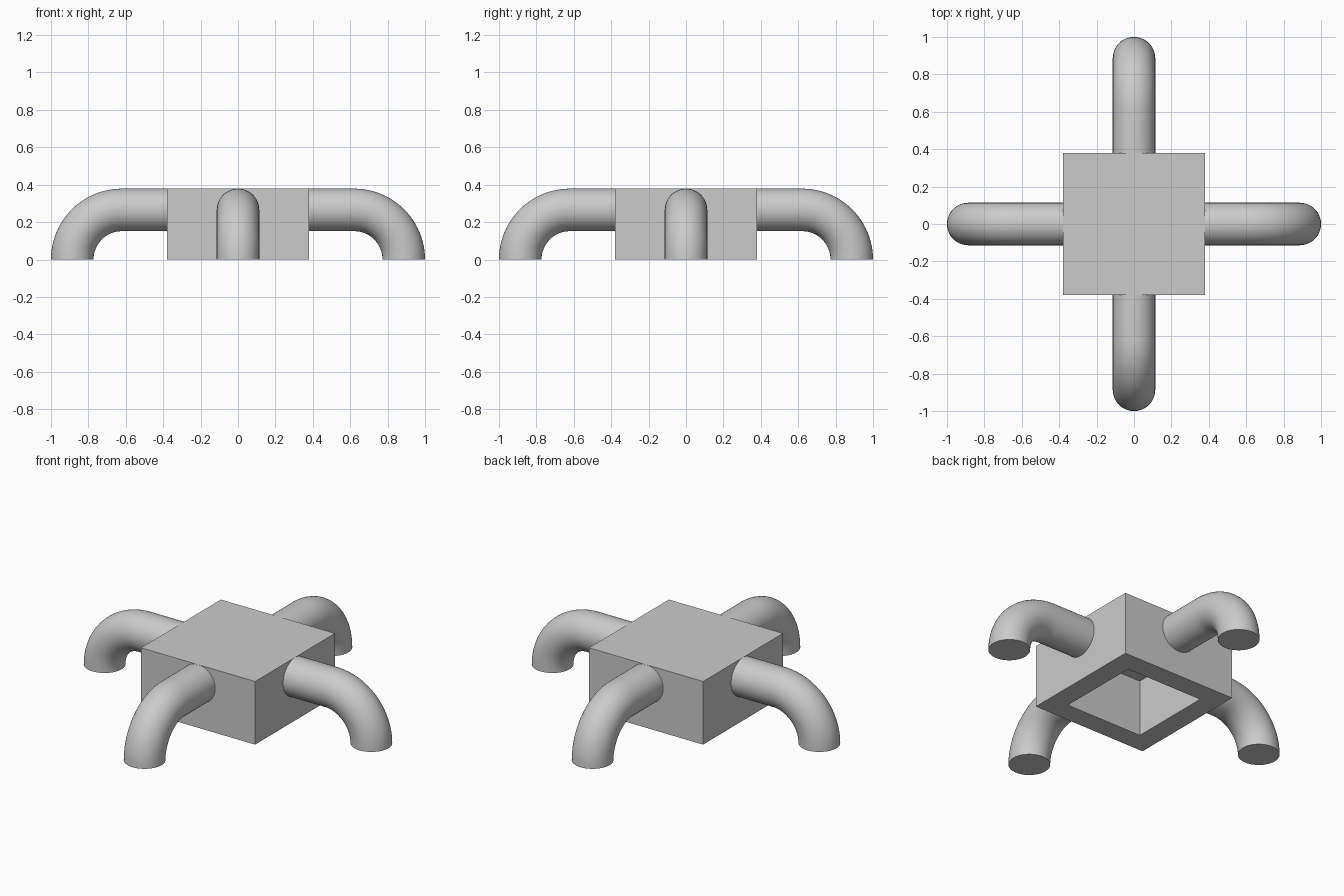
import bpy
import bmesh
from math import sin, cos, pi
from mathutils import Matrix, Vector

HALF = 0.379      # block half width, also its height
RADIUS = 0.1137   # leg tube radius
HOLE = 0.204      # half width of the pocket underneath
DEPTH = 0.34      # pocket depth
BEND = HALF - RADIUS

if "Cube" in bpy.data.objects:
    bpy.data.objects.remove(bpy.data.objects["Cube"])

grey = bpy.data.materials.new("light_grey")
grey.use_nodes = True
grey.diffuse_color = (0.6, 0.6, 0.6, 1)
grey.node_tree.nodes["Principled BSDF"].inputs["Base Color"].default_value = (0.6, 0.6, 0.6, 1)


def add_object(name, bm):
    bmesh.ops.recalc_face_normals(bm, faces=bm.faces)
    mesh = bpy.data.meshes.new(name)
    bm.to_mesh(mesh)
    bm.free()
    mesh.materials.append(grey)
    obj = bpy.data.objects.new(name, mesh)
    bpy.context.collection.objects.link(obj)
    return obj


# Central block with a square pocket in its underside
bm = bmesh.new()
size = Matrix.Diagonal((2 * HALF, 2 * HALF, HALF, 1))
bmesh.ops.create_cube(bm, size=1, matrix=Matrix.Translation((0, 0, HALF / 2)) @ size)
bm.normal_update()
bottom = min(bm.faces, key=lambda f: f.calc_center_median().z)
bmesh.ops.inset_region(bm, faces=[bottom], thickness=HALF - HOLE)
pocket = bmesh.ops.extrude_discrete_faces(bm, faces=[bottom])["faces"][0]
bmesh.ops.translate(bm, verts=pocket.verts, vec=(0, 0, DEPTH))
add_object("block", bm)


# Round leg swept along a straight run and a quarter bend
def add_leg(name, turn, sides=48, steps=24):
    bm = bmesh.new()
    path = [(HALF - 0.005, BEND, 0)]
    for i in range(steps + 1):
        a = pi / 2 * i / steps
        path.append((1 - HALF + BEND * sin(a), BEND * cos(a), a))
    rings = []
    for x, z, a in path:
        ring = []
        for k in range(sides):
            t = 2 * pi * k / sides
            out = RADIUS * cos(t)
            ring.append(bm.verts.new(Vector((x + out * sin(a), RADIUS * sin(t), z + out * cos(a)))))
        rings.append(ring)
    for lower, upper in zip(rings, rings[1:]):
        for k in range(sides):
            n = (k + 1) % sides
            bm.faces.new((lower[k], lower[n], upper[n], upper[k]))
    bm.faces.new(rings[0])
    bm.faces.new(rings[-1])
    bm.transform(Matrix.Rotation(turn, 4, 'Z'))
    leg = add_object(name, bm)
    bpy.ops.object.select_all(action='DESELECT')
    leg.select_set(True)
    bpy.context.view_layer.objects.active = leg
    bpy.ops.object.shade_smooth_by_angle()


for i, side in enumerate(("left", "back", "right", "front")):
    add_leg(side + "_leg", i * pi / 2)
